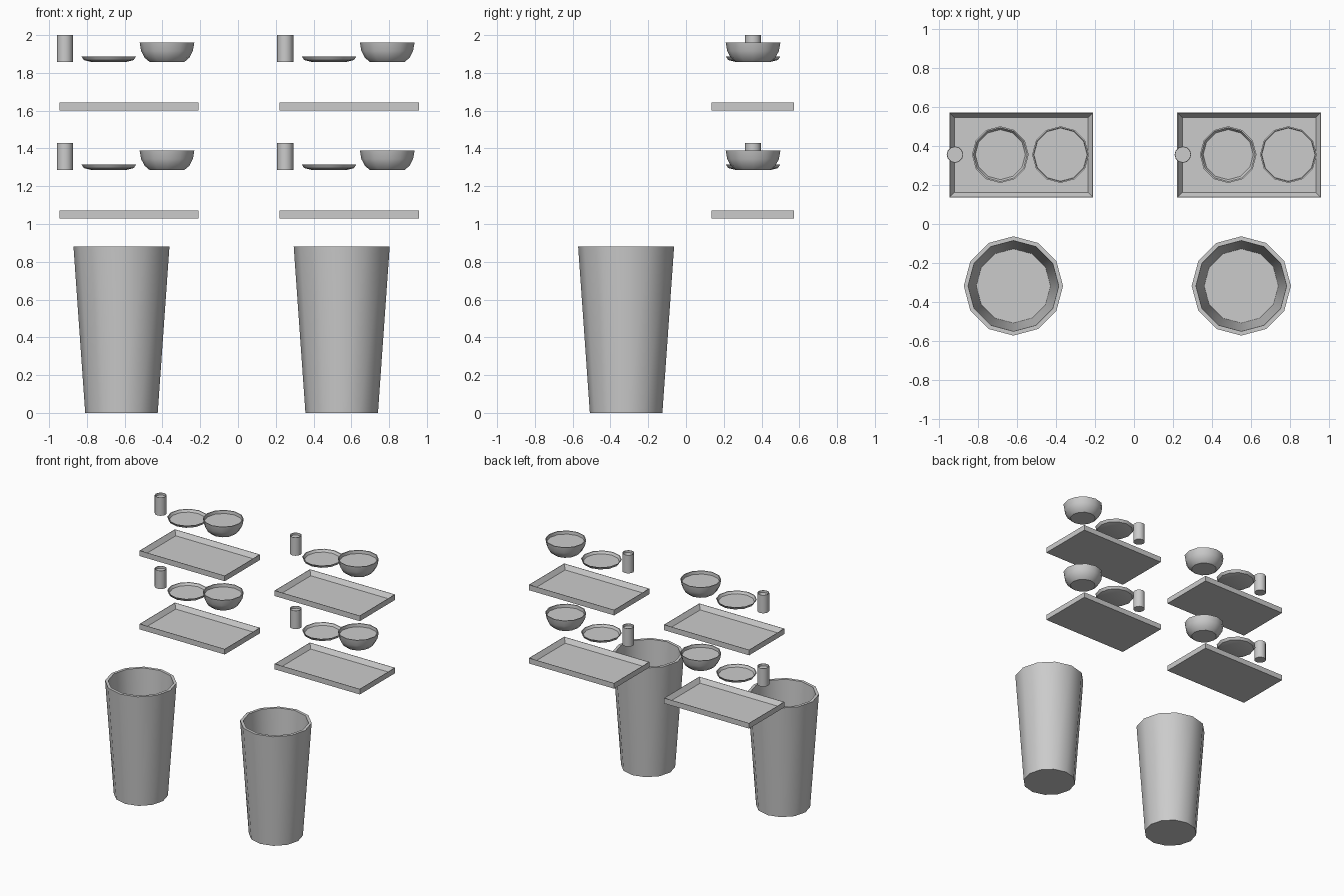
import bpy, bmesh, math

if "Cube" in bpy.data.objects:
    bpy.data.objects.remove(bpy.data.objects["Cube"])

SIDES = 12
COLUMN_STEP = 1.166      # spacing of left and right sets
ROW_STEP = 0.572         # spacing of lower and upper trays


def loft(name, loops, location):
    """Skin stacked loops from outer base, over the rim, to inner floor."""
    bm = bmesh.new()
    rings = [[bm.verts.new(p) for p in loop] for loop in loops]
    n = len(rings[0])
    for a, b in zip(rings, rings[1:]):
        for i in range(n):
            j = (i + 1) % n
            bm.faces.new((a[i], a[j], b[j], b[i]))
    bm.faces.new(rings[0][::-1])
    bm.faces.new(rings[-1])
    mesh = bpy.data.meshes.new(name)
    bm.to_mesh(mesh)
    bm.free()
    mesh.shade_smooth()
    mesh.set_sharp_from_angle(angle=math.radians(32))
    obj = bpy.data.objects.new(name, mesh)
    obj.location = location
    bpy.context.collection.objects.link(obj)
    return obj


def round_part(name, profile, location):
    step = 2 * math.pi / SIDES
    loops = [[(r * math.cos(i * step), r * math.sin(i * step), z)
              for i in range(SIDES)] for r, z in profile]
    return loft(name, loops, location)


def tray(name, location, hx=0.368, hy=0.218):
    # Straight outside, sloping inner lip; pairs are inset and height
    loops = [[(sx * (hx - d), sy * (hy - d), z)
              for sx, sy in ((-1, -1), (1, -1), (1, 1), (-1, 1))]
             for d, z in ((0, 0), (0, 0.042), (0.003, 0.042), (0.026, 0.008))]
    return loft(name, loops, location)


# (radius, height) profiles, outside then inside
BIN = [(0.192, 0), (0.254, 0.88), (0.232, 0.88), (0.190, 0.05)]
CUP = [(0.0425, 0), (0.0425, 0.142), (0.0385, 0.142), (0.0385, 0.125)]
PLATE = [(0.092, 0), (0.132, 0.010), (0.145, 0.030), (0.138, 0.030), (0.128, 0.012)]
BOWL = [(0.092, 0), (0.118, 0.022), (0.137, 0.058), (0.145, 0.104),
        (0.138, 0.104), (0.136, 0.080)]

for col, side in enumerate(("left", "right")):
    dx = col * COLUMN_STEP
    # Open tapered bin
    round_part(f"{side}_bin", BIN, (-0.617 + dx, -0.317, 0))
    for row, level in enumerate(("lower", "upper")):
        dz = row * ROW_STEP
        tag = f"{side}_{level}"
        # Serving tray with tableware floating above it
        tray(f"{tag}_tray", (-0.577 + dx, 0.353, 1.029 + dz))
        round_part(f"{tag}_cup", CUP, (-0.916 + dx, 0.355, 1.286 + dz))
        round_part(f"{tag}_plate", PLATE, (-0.684 + dx, 0.355, 1.286 + dz))
        round_part(f"{tag}_bowl", BOWL, (-0.376 + dx, 0.355, 1.286 + dz))
